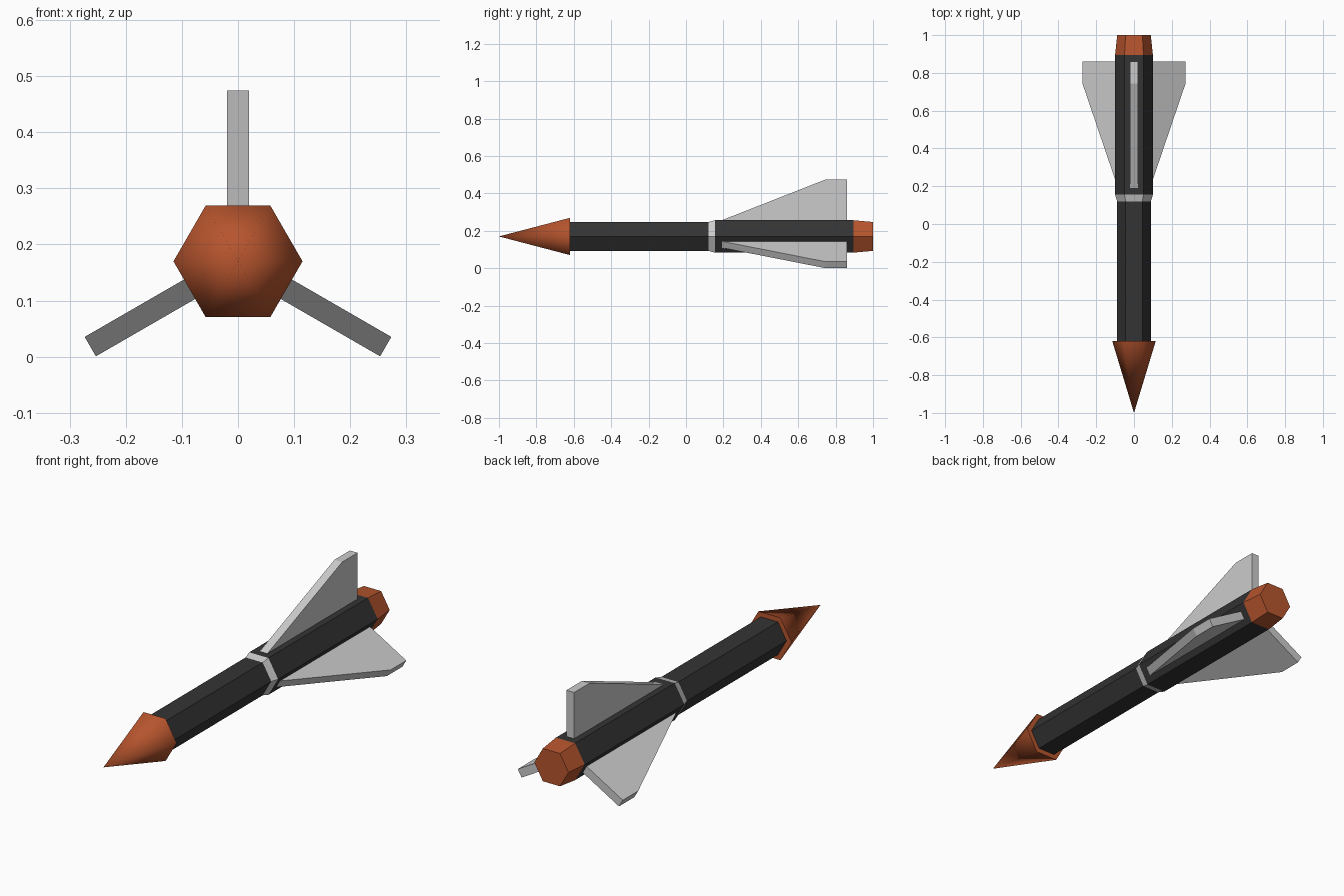
import bpy
import bmesh
import math
from mathutils import Matrix, Vector

if "Cube" in bpy.data.objects:
    bpy.data.objects.remove(bpy.data.objects["Cube"], do_unlink=True)

SIDES = 6
AXIS_Z = 0.17


def material(name, r, g, b):
    mat = bpy.data.materials.new(name)
    mat.use_nodes = True
    mat.diffuse_color = (r, g, b, 1)
    mat.node_tree.nodes["Principled BSDF"].inputs["Base Color"].default_value = (r, g, b, 1)
    return mat


orange = material("burnt orange", 0.47, 0.09, 0.027)
black = material("matte black", 0.034, 0.034, 0.034)
grey = material("light grey", 0.6, 0.6, 0.6)


def add_object(name, bm, mat):
    bmesh.ops.recalc_face_normals(bm, faces=bm.faces)
    mesh = bpy.data.meshes.new(name)
    bm.to_mesh(mesh)
    bm.free()
    mesh.materials.append(mat)
    obj = bpy.data.objects.new(name, mesh)
    bpy.context.collection.objects.link(obj)
    return obj


def hex_section(name, y0, y1, r0, r1, mat, smooth=False):
    """Six-sided tube or cone along y, with corners pointing to the sides."""
    bm = bmesh.new()
    bmesh.ops.create_cone(bm, cap_ends=True, segments=SIDES, radius1=r0,
                          radius2=r1, depth=y1 - y0)
    bmesh.ops.remove_doubles(bm, verts=bm.verts, dist=1e-5)
    # Stand the section along y with a corner on the x axis
    corner = max(bm.verts, key=lambda v: v.co.xy.length).co
    spin = Matrix.Rotation(-math.atan2(corner.y, corner.x), 4, "Z")
    turn = Matrix.Rotation(math.radians(-90), 4, "X")
    move = Matrix.Translation((0, (y0 + y1) / 2, AXIS_Z))
    bmesh.ops.transform(bm, matrix=move @ turn @ spin, verts=bm.verts)
    for face in bm.faces:
        face.smooth = smooth and len(face.verts) < SIDES
    return add_object(name, bm, mat)


def fin(name, angle):
    """Flat plate from a side profile, turned about the body axis."""
    profile = [(0.19, 0.086), (0.745, 0.304), (0.86, 0.304), (0.86, 0.06), (0.19, 0.06)]
    half = 0.02
    bm = bmesh.new()
    face = bm.faces.new([bm.verts.new((-half, y, r)) for y, r in profile])
    grown = bmesh.ops.extrude_face_region(bm, geom=[face])["geom"]
    moved = [v for v in grown if isinstance(v, bmesh.types.BMVert)]
    bmesh.ops.translate(bm, vec=Vector((2 * half, 0, 0)), verts=moved)
    place = Matrix.Translation((0, 0, AXIS_Z)) @ Matrix.Rotation(math.radians(angle), 4, "Y")
    bmesh.ops.transform(bm, matrix=place, verts=bm.verts)
    return add_object(name, bm, grey)


# Body sections from nose to tail
hex_section("nose_cone", -1.0, -0.62, 0.0, 0.115, orange, smooth=True)
hex_section("front_body", -0.62, 0.12, 0.089, 0.089, black)
hex_section("collar", 0.12, 0.155, 0.089, 0.1, grey)
hex_section("rear_body", 0.155, 0.895, 0.1, 0.1, black)
hex_section("tail_nozzle", 0.895, 1.0, 0.1, 0.089, orange)

# Three fins, evenly spaced around the rear body
for fin_name, fin_angle in (("top_fin", 0), ("left_fin", 120), ("right_fin", 240)):
    fin(fin_name, fin_angle)
